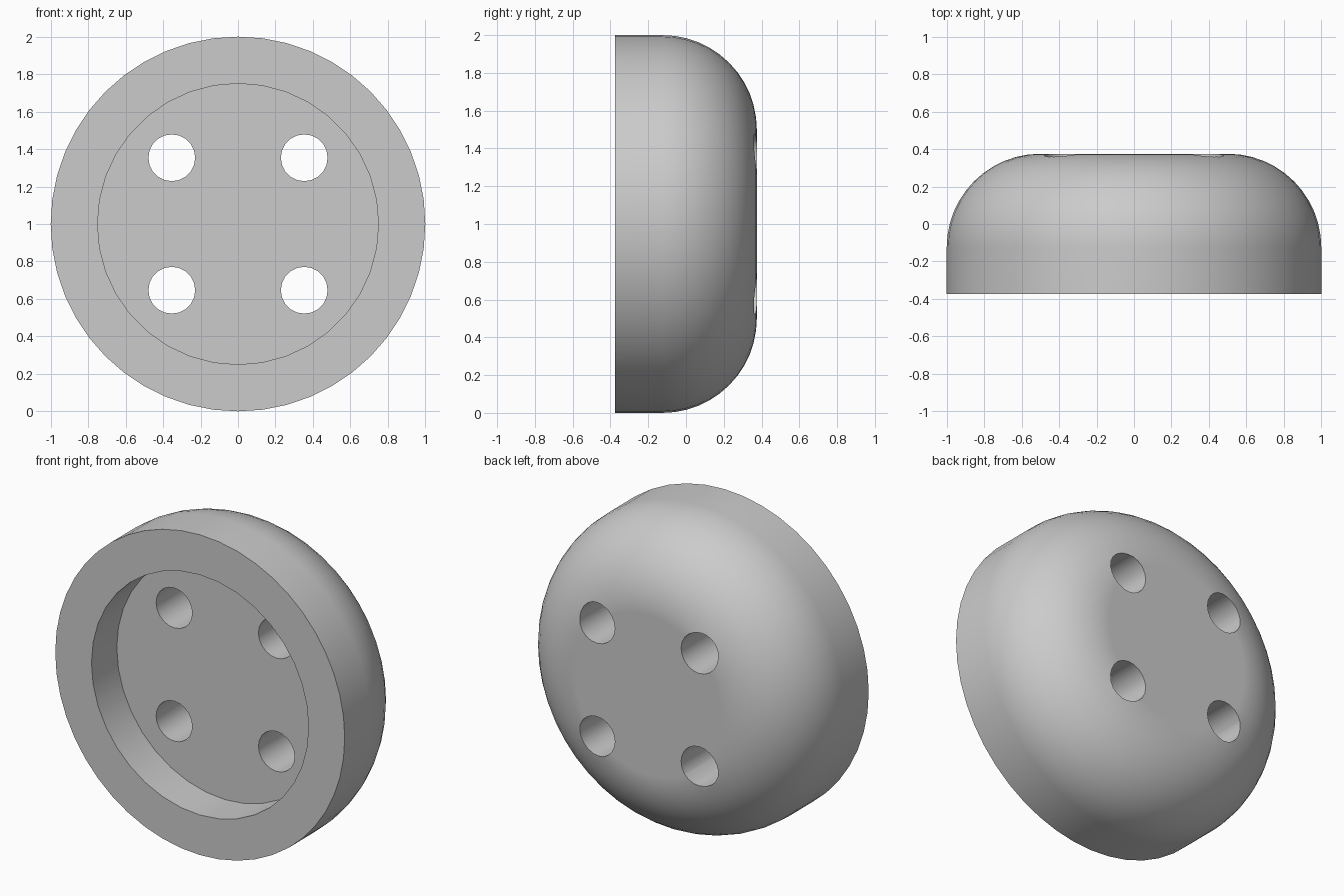
import bpy, bmesh
from math import pi, sin, cos
from mathutils import Matrix, Vector

cube = bpy.data.objects.get("Cube")
if cube:
    bpy.data.objects.remove(cube)

RADIUS, HALF_DEPTH, FILLET = 1.0, 0.375, 0.5
CENTRE = Vector((0, 0, RADIUS))

grey = bpy.data.materials.new("plain grey")
grey.use_nodes = True
colour = (0.6, 0.6, 0.6, 1)
grey.diffuse_color = colour
grey.node_tree.nodes["Principled BSDF"].inputs["Base Color"].default_value = colour


def add_object(name, bm):
    mesh = bpy.data.meshes.new(name)
    bmesh.ops.recalc_face_normals(bm, faces=bm.faces)
    bm.to_mesh(mesh)
    bm.free()
    mesh.materials.append(grey)
    obj = bpy.data.objects.new(name, mesh)
    bpy.context.collection.objects.link(obj)
    return obj


def lathe(name, profile, sides):
    """Revolve (radius, y) points around the y axis and cap both ends."""
    bm = bmesh.new()
    rings = []
    for r, y in profile:
        angles = [2 * pi * i / sides for i in range(sides)]
        rings.append([bm.verts.new(CENTRE + Vector((r * cos(a), y, r * sin(a))))
                      for a in angles])
    for low, high in zip(rings, rings[1:]):
        for i in range(sides):
            j = (i + 1) % sides
            bm.faces.new((low[i], low[j], high[j], high[i]))
    bm.faces.new(rings[0])
    bm.faces.new(rings[-1])
    return add_object(name, bm)


def cylinder_cutter(name, x, z, radius, y_start, y_end, sides):
    bm = bmesh.new()
    place = Matrix.Translation(CENTRE + Vector((x, (y_start + y_end) / 2, z)))
    bmesh.ops.create_cone(bm, cap_ends=True, segments=sides, radius1=radius,
                          radius2=radius, depth=y_end - y_start,
                          matrix=place @ Matrix.Rotation(pi / 2, 4, 'X'))
    cutter = add_object(name, bm)
    cutter.hide_render = True
    return cutter


# Button body: straight wall rolling over into a flat back
STEPS = 12
profile = [(RADIUS, -HALF_DEPTH)]
for i in range(STEPS + 1):
    a = pi / 2 * i / STEPS
    profile.append((RADIUS - FILLET + FILLET * cos(a),
                    HALF_DEPTH - FILLET + FILLET * sin(a)))
body = lathe("button_body", profile, 48)

# Front recess and the four thread holes
cutters = [cylinder_cutter("recess_cutter", 0, 0, 0.75, -0.6, -0.125, 36)]
offset = 0.5 * cos(pi / 4)
for sx in (-1, 1):
    for sz in (-1, 1):
        cutters.append(cylinder_cutter("thread_hole_cutter", sx * offset,
                                       sz * offset, 0.125, -0.6, 0.6, 20))

bpy.ops.object.select_all(action='DESELECT')
bpy.context.view_layer.objects.active = body
body.select_set(True)
for cutter in cutters:
    cut = body.modifiers.new("cut", 'BOOLEAN')
    cut.operation = 'DIFFERENCE'
    cut.solver = 'EXACT'
    cut.object = cutter
    bpy.ops.object.modifier_apply(modifier=cut.name)
    bpy.data.objects.remove(cutter)

# Smooth curved faces, crisp rims
bpy.ops.object.shade_smooth_by_angle(angle=pi / 6)
normals = body.modifiers.new("even shading", 'WEIGHTED_NORMAL')
normals.keep_sharp = True
